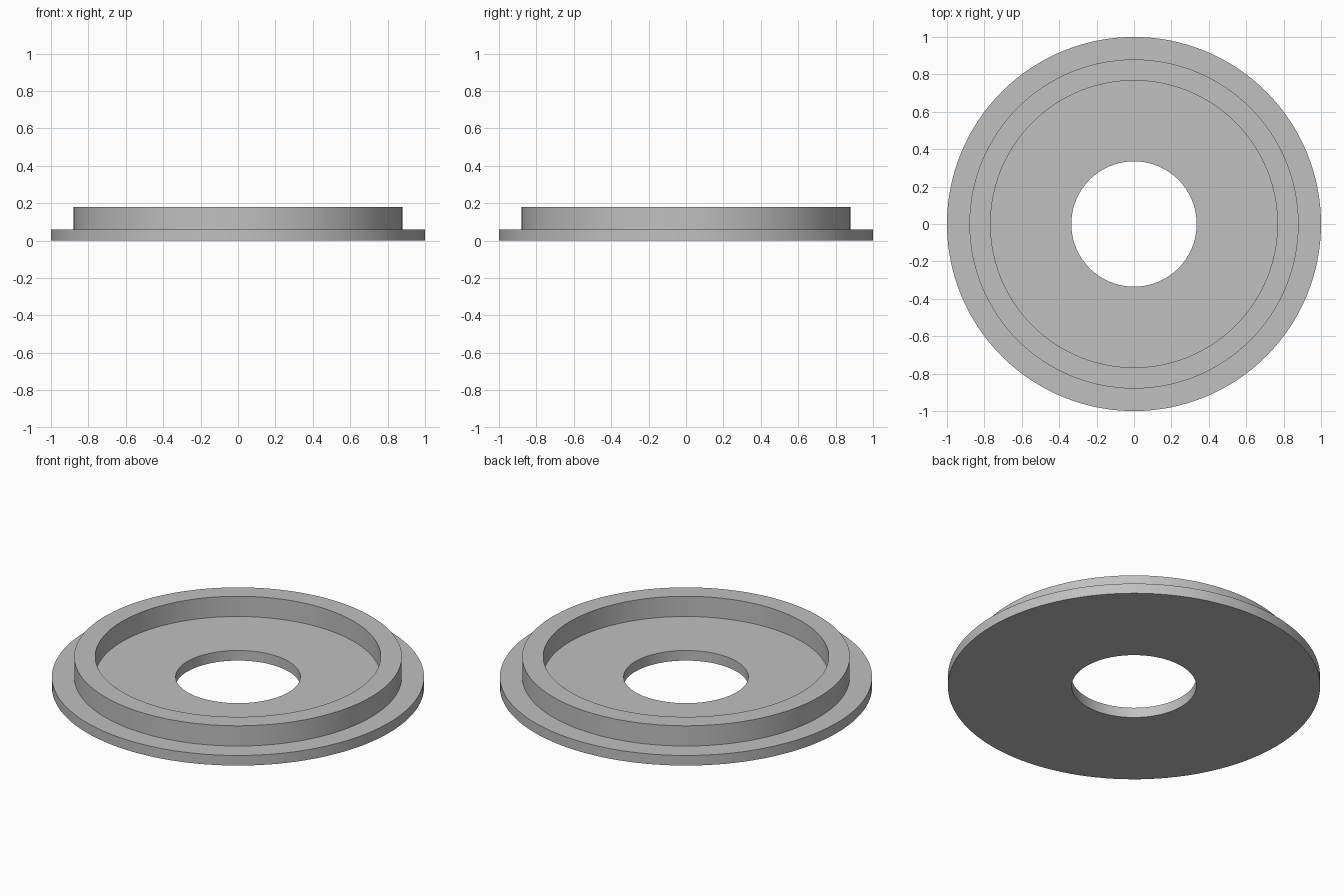
import bpy
import bmesh
import math
from mathutils import Matrix

cube = bpy.data.objects.get("Cube")
if cube:
    bpy.data.objects.remove(cube, do_unlink=True)

SEGMENTS = 128

# Single grey material
grey = bpy.data.materials.new("light grey")
grey.use_nodes = True
colour = (0.53, 0.53, 0.53, 1)
grey.diffuse_color = colour
grey.node_tree.nodes["Principled BSDF"].inputs["Base Color"].default_value = colour


def revolve(name, profile):
    """Spin a closed (radius, height) profile around the z axis."""
    bm = bmesh.new()
    verts = [bm.verts.new((r, 0, z)) for r, z in profile]
    edges = [bm.edges.new((v, verts[i - 1])) for i, v in enumerate(verts)]
    bmesh.ops.spin(bm, geom=verts + edges, cent=(0, 0, 0), axis=(0, 0, 1),
                   angle=math.tau, steps=SEGMENTS)
    bmesh.ops.remove_doubles(bm, verts=bm.verts, dist=0.0005)
    bmesh.ops.recalc_face_normals(bm, faces=bm.faces)
    mesh = bpy.data.meshes.new(name)
    bm.to_mesh(mesh)
    bm.free()
    mesh.materials.append(grey)
    obj = bpy.data.objects.new(name, mesh)
    bpy.context.collection.objects.link(obj)
    bpy.ops.object.select_all(action="DESELECT")
    obj.select_set(True)
    bpy.context.view_layer.objects.active = obj
    bpy.ops.object.shade_smooth_by_angle(angle=math.radians(30))
    return obj


# Flat base with a central hole and a raised rim set in from its edge
hole, rim_in, rim_out, outer = 0.335, 0.767, 0.88, 1.0
base_top, rim_top = 0.06, 0.18
revolve("flanged_ring", [
    (hole, 0), (outer, 0), (outer, base_top), (rim_out, base_top),
    (rim_out, rim_top), (rim_in, rim_top), (rim_in, base_top), (hole, base_top),
])
